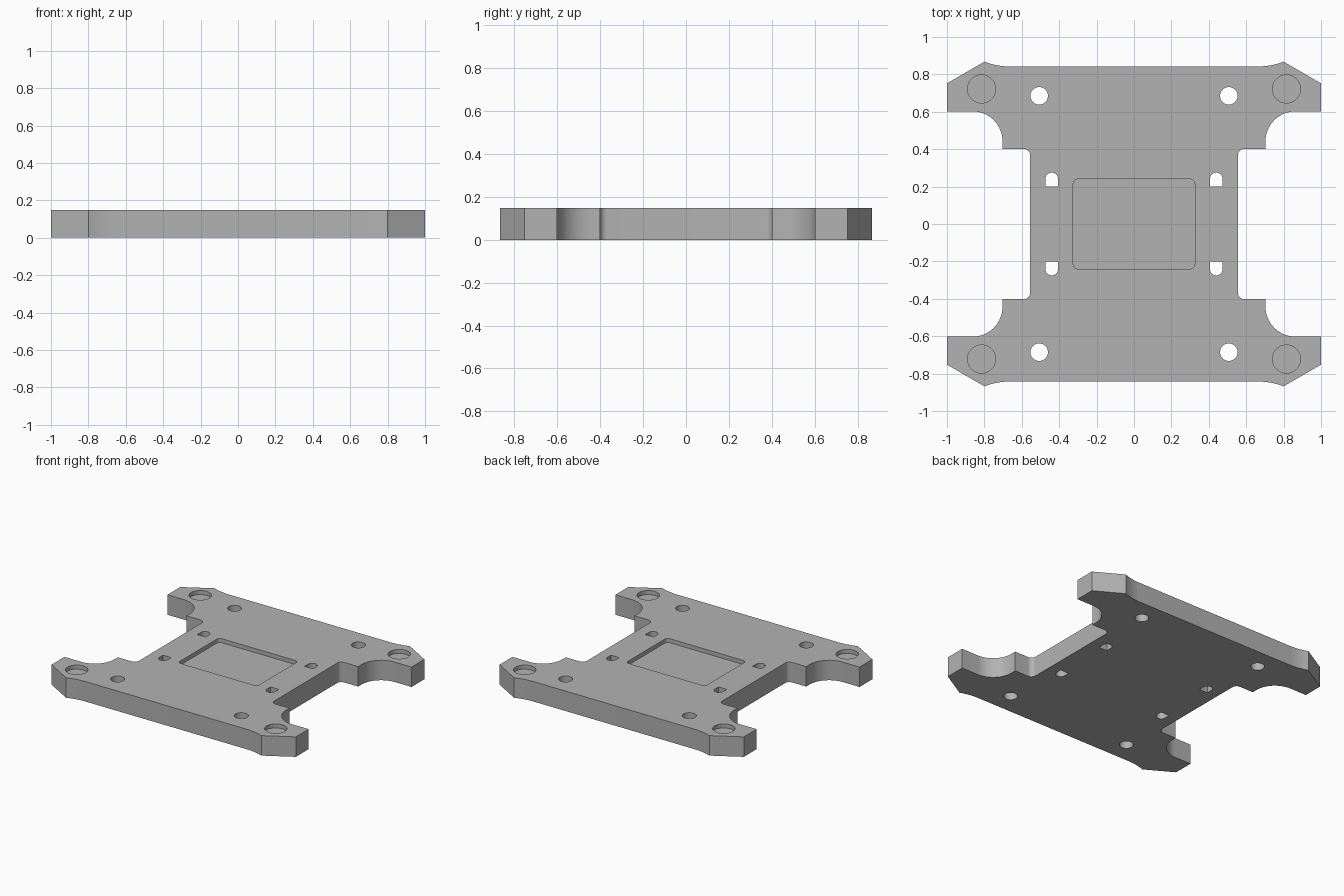
import bpy, bmesh
from math import sin, cos, radians, asin, degrees

HEIGHT = 0.148

cube = bpy.data.objects.get("Cube")
if cube:
    bpy.data.objects.remove(cube, do_unlink=True)

grey = bpy.data.materials.new("plain grey")
grey.use_nodes = True
colour = (0.45, 0.45, 0.45, 1)
grey.diffuse_color = colour
grey.node_tree.nodes["Principled BSDF"].inputs["Base Color"].default_value = colour


def arc(cx, cy, r, start, end, steps):
    """Points along an arc, angles in degrees."""
    angles = [radians(start + (end - start) * i / steps) for i in range(steps + 1)]
    return [(cx + r * cos(a), cy + r * sin(a)) for a in angles]


def add_prism(bm, points, bottom, top):
    """Extrude a closed outline between two heights."""
    face = bm.faces.new([bm.verts.new((x, y, bottom)) for x, y in points])
    result = bmesh.ops.extrude_face_region(bm, geom=[face])
    verts = [v for v in result["geom"] if isinstance(v, bmesh.types.BMVert)]
    bmesh.ops.translate(bm, vec=(0, 0, top - bottom), verts=verts)


def make_object(name, bm):
    bmesh.ops.recalc_face_normals(bm, faces=bm.faces)
    mesh = bpy.data.meshes.new(name)
    bm.to_mesh(mesh)
    bm.free()
    mesh.materials.append(grey)
    obj = bpy.data.objects.new(name, mesh)
    bpy.context.collection.objects.link(obj)
    return obj


# Plate outline: one quarter, from the waist to the long edge, then mirrored
run, rise = 0.14, 0.026
flare = (run ** 2 + rise ** 2) / (2 * rise)
sweep = degrees(asin(run / flare))
quarter = arc(0.59, 0.367, 0.035, 180, 90, 8)
quarter += [(0.703, 0.402)]
quarter += arc(0.863, 0.442, 0.16, 180, 90, 20)
quarter += [(1, 0.602), (1, 0.752)]
quarter += arc(0.8 - run, 0.842 + flare, flare, -90 + sweep, -90, 8)
half = quarter + [(-x, y) for x, y in reversed(quarter)]
outline = half + [(x, -y) for x, y in reversed(half)]

bm = bmesh.new()
add_prism(bm, outline, 0, HEIGHT)
plate = make_object("plate", bm)

# Cutters: holes and slots go through, pockets stop below the top
bm = bmesh.new()
for sx in (-1, 1):
    for sy in (-1, 1):
        bolt_hole = arc(0.507, 0.685, 0.047, 0, 348.75, 31)
        corner_pocket = arc(0.815, 0.722, 0.075, 0, 352.5, 47)
        slot = [(0.406, 0.2), (0.474, 0.2)] + arc(0.44, 0.241, 0.034, 0, 180, 14)
        for points, bottom in ((bolt_hole, -0.1), (slot, -0.1),
                               (corner_pocket, HEIGHT - 0.03)):
            add_prism(bm, [(x * sx, y * sy) for x, y in points], bottom, HEIGHT + 0.1)

centre_pocket = []
for i, (sx, sy) in enumerate(((1, 1), (-1, 1), (-1, -1), (1, -1))):
    centre_pocket += arc(sx * 0.3, sy * 0.215, 0.025, 90 * i, 90 * i + 90, 6)
add_prism(bm, centre_pocket, HEIGHT - 0.03, HEIGHT + 0.1)
cutter = make_object("hole_cutter", bm)
cutter.hide_render = True

# Cut the plate, then drop the cutter
cut = plate.modifiers.new("holes", "BOOLEAN")
cut.operation = "DIFFERENCE"
cut.solver = "EXACT"
cut.object = cutter
bpy.ops.object.select_all(action="DESELECT")
plate.select_set(True)
bpy.context.view_layer.objects.active = plate
bpy.ops.object.modifier_apply(modifier=cut.name)
bpy.data.objects.remove(cutter, do_unlink=True)
bpy.ops.object.shade_smooth_by_angle(angle=radians(20))
